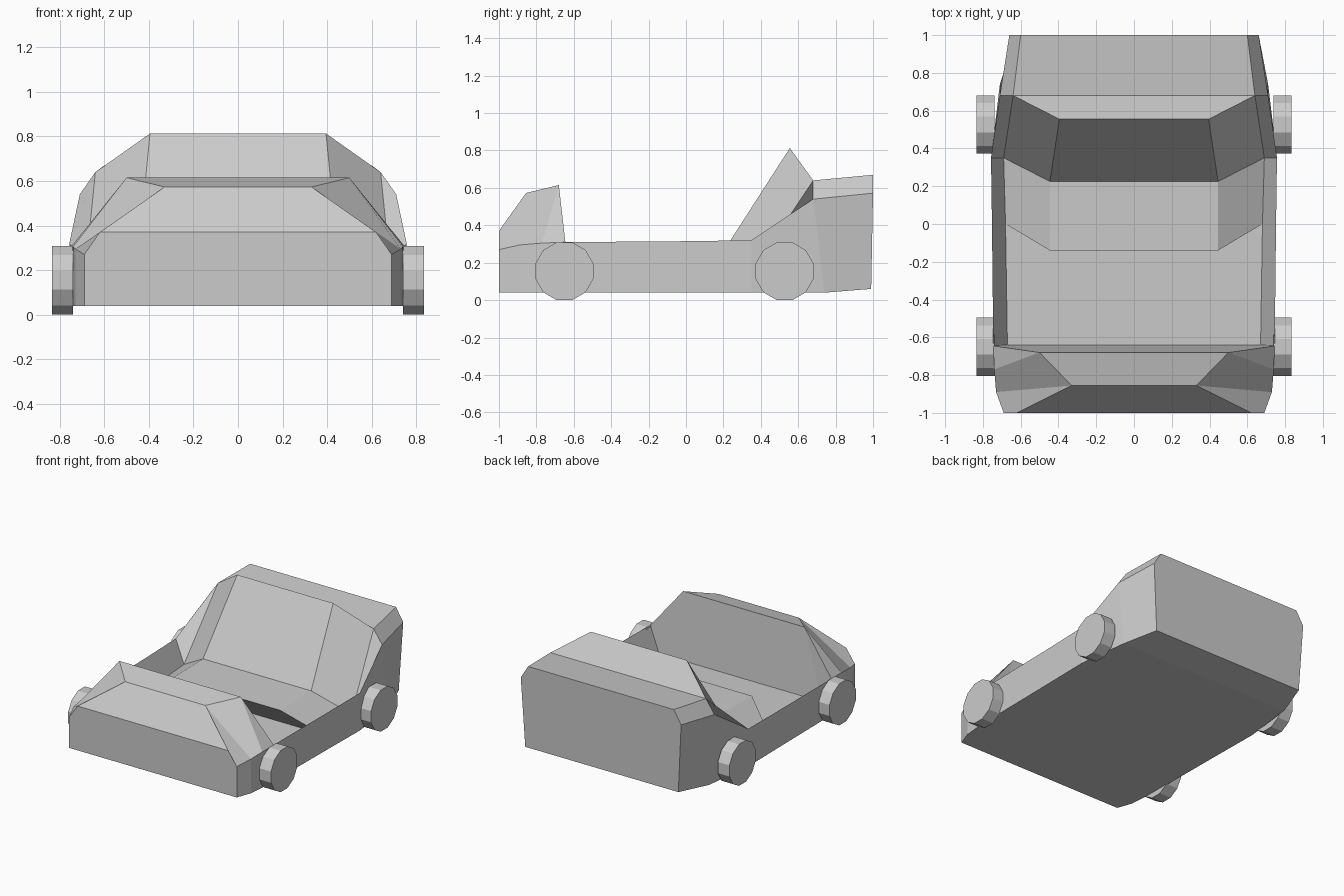
import bpy, bmesh
from math import radians
from mathutils import Matrix

if "Cube" in bpy.data.objects:
    bpy.data.objects.remove(bpy.data.objects["Cube"])


def add_object(name, bm):
    bmesh.ops.recalc_face_normals(bm, faces=bm.faces[:])
    mesh = bpy.data.meshes.new(name)
    bm.to_mesh(mesh)
    bm.free()
    obj = bpy.data.objects.new(name, mesh)
    bpy.context.collection.objects.link(obj)
    return obj


def loft(name, rings):
    """Skin symmetric half-rings; repeated points share one vertex."""
    bm, seen = bmesh.new(), {}

    def vert(p):
        key = tuple(round(c, 4) for c in p)
        if key not in seen:
            seen[key] = bm.verts.new(key)
        return seen[key]

    def face(points):
        vs = list(dict.fromkeys(vert(p) for p in points))
        if len(vs) > 2 and not bm.faces.get(vs):
            bm.faces.new(vs)

    full = [half + [(-x, y, z) for x, y, z in reversed(half)] for half in rings]
    for r, s in zip(full, full[1:]):
        for i in range(len(r)):
            j = (i + 1) % len(r)
            face((r[i], r[j], s[j], s[i]))
    face(full[0])
    face(full[-1])
    return add_object(name, bm)


def ring(rim, shoulder, inner=None, bottom=None):
    bottom = bottom or (rim[0], rim[1], 0.04)
    inner = inner or (shoulder[0] - 0.2, shoulder[1], shoulder[2])
    return [bottom, rim, shoulder, inner]


# Rims and shoulders shared by several rings
dash_rim, dash_top = (.745, -.645, .31), (.50, -.68, .615)
seat_rim, seat_side = (.752, 0, .315), (.68, 0, .13)
deck_rim, deck_side, deck_base = (.71, .68, .54), (.64, .68, .64), (.71, .74, .04)

# Open car body: hood, dash, floor, bench seat, backrest, rear deck
loft("car_body", [
    ring((.69, -1, .27), (.62, -1, .37)),
    ring((.73, -.89, .295), (.33, -.855, .573)),
    ring((.74, -.77, .305), dash_top),
    ring(dash_rim, dash_top),
    ring(dash_rim, (.67, -.64, .12)),
    ring(seat_rim, seat_side, (.45, 0, .13)),
    ring(seat_rim, seat_side, (.445, -.14, .295)),
    ring((.757, .35, .32), (.69, .35, .145), (.445, .225, .30)),
    ring(deck_rim, deck_side, (.395, .555, .813), deck_base),
    ring(deck_rim, deck_side, (.395, .68, .64), deck_base),
    ring((.66, 1, .572), (.60, 1, .67), None, (.63, .99, .06)),
])

# Twelve-sided wheels with flat tops
for end, y in (("front", -.65), ("rear", .527)):
    for side, sx in (("left", -1), ("right", 1)):
        bm = bmesh.new()
        bmesh.ops.create_cone(
            bm, cap_ends=True, segments=12, radius1=.16, radius2=.16, depth=.095,
            matrix=Matrix.Translation((sx * .787, y, .1546))
            @ Matrix.Rotation(radians(90), 4, 'Y') @ Matrix.Rotation(radians(15), 4, 'Z'))
        low = min(v.co.z for v in bm.verts)
        bmesh.ops.translate(bm, verts=bm.verts[:], vec=(0, 0, -low))
        add_object(f"{end}_{side}_wheel", bm)
